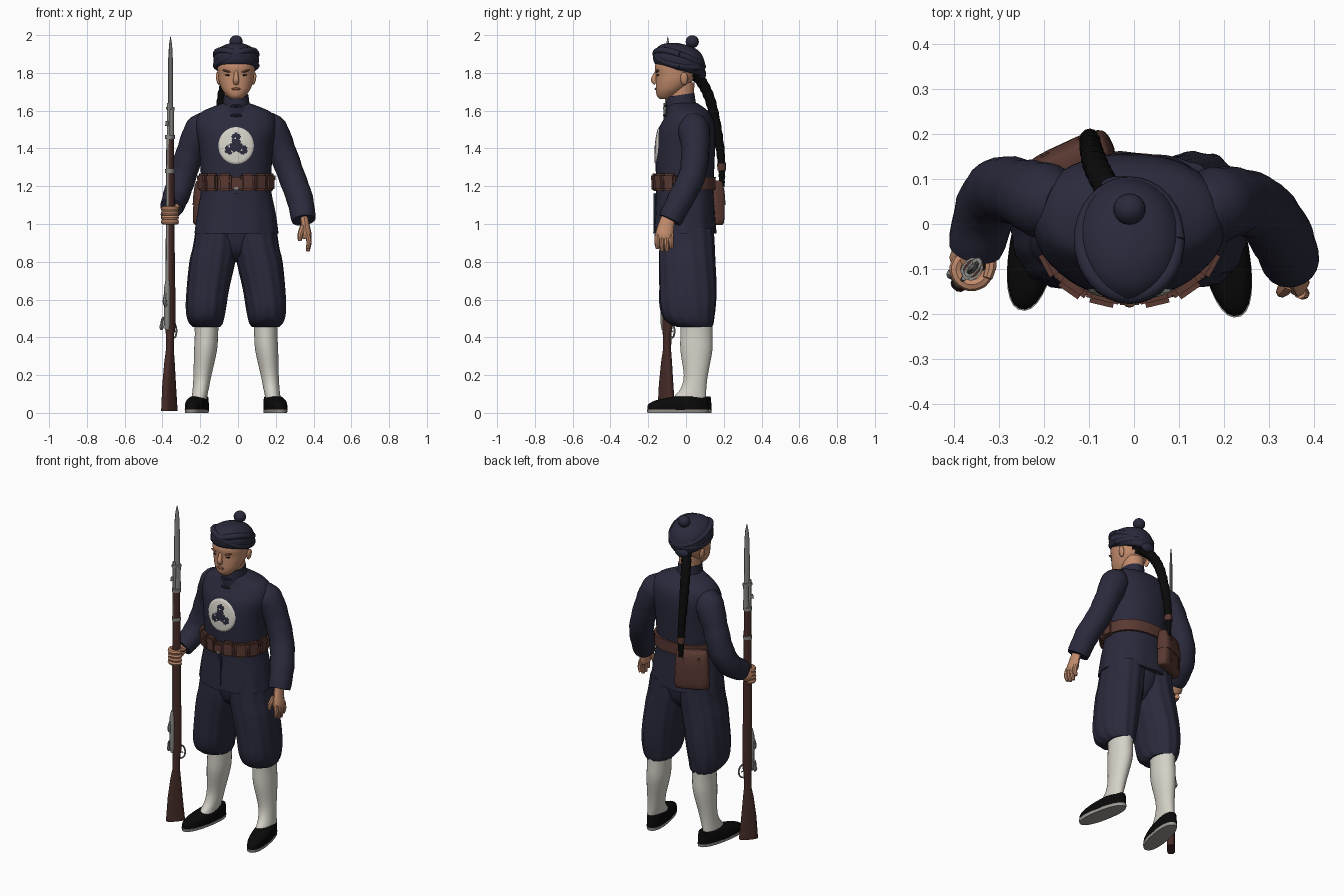
import bpy, bmesh, math
from mathutils import Vector, Matrix
from mathutils.bvhtree import BVHTree

X0 = -0.01  # body centre line


def mat(name, r, g, b):
    m = bpy.data.materials.new(name)
    m.diffuse_color = (r, g, b, 1)
    return m


NAVY = mat("navy cloth", .023, .023, .046)
BROWN = mat("brown leather", .10, .04, .031)
WOOD = mat("dark wood", .062, .025, .021)
WHITE = mat("off white", .66, .64, .57)
SKIN = mat("skin", .54, .26, .15)
BLACK = mat("black", .003, .003, .003)
METAL = mat("grey metal", .25, .25, .24)
SOLE = mat("grey sole", .33, .31, .29)
LIP = mat("lip brown", .24, .09, .055)


def finish(name, bm, m, angle=40, xf=None):
    bmesh.ops.recalc_face_normals(bm, faces=bm.faces)
    me = bpy.data.meshes.new(name)
    bm.to_mesh(me)
    bm.free()
    if xf:
        me.transform(xf)
    for p in me.polygons:
        p.use_smooth = True
    me.set_sharp_from_angle(angle=math.radians(angle))
    me.materials.append(m)
    ob = bpy.data.objects.new(name, me)
    bpy.context.collection.objects.link(ob)
    return ob


def spline(pts, sub):
    """Catmull-Rom resampling of tuples of any size"""
    out = []
    for i in range(len(pts) - 1):
        a, b, c, d = pts[max(i - 1, 0)], pts[i], pts[i + 1], pts[min(i + 2, len(pts) - 1)]
        for k in range(sub):
            t = k / sub
            out.append(tuple(.5 * (2 * q + (r - p) * t + (2 * p - 5 * q + 4 * r - s) * t * t
                                   + (3 * q - p - 3 * r + s) * t ** 3) for p, q, r, s in zip(a, b, c, d)))
    return out + [tuple(pts[-1])]


def skin_rings(bm, rings):
    vs = [[bm.verts.new(p) for p in r] for r in rings]
    n = len(vs[0])
    for a, b in zip(vs, vs[1:]):
        for i in range(n):
            bm.faces.new((a[i], a[(i + 1) % n], b[(i + 1) % n], b[i]))
    bm.faces.new(vs[0][::-1])
    bm.faces.new(vs[-1])


def loft(name, rings, m, n=28, sub=3, power=2.0, fold=None, tilt=0, xf=None):
    """rings of (z, centre x, y front, y back, half width)"""
    out = []
    for z, cx, y0, y1, rx in spline(rings, sub):
        ring = []
        for i in range(n):
            a = 2 * math.pi * (i + .5) / n
            c, s = math.cos(a), math.sin(a)
            k = fold(a, z) if fold else 1
            x = cx + k * rx * math.copysign(abs(c) ** (2 / power), c)
            y = (y0 + y1) / 2 + k * (y1 - y0) / 2 * math.copysign(abs(s) ** (2 / power), s)
            ring.append((x, y, z + tilt * (y + .04)))
        out.append(ring)
    bm = bmesh.new()
    skin_rings(bm, out)
    return finish(name, bm, m, xf=xf)


def tube(name, pts, m, n=12, sub=3, flat=1.0, bump=None):
    """path of (x, y, z, radius)"""
    pts = spline(pts, sub)
    P = [Vector(p[:3]) for p in pts]
    rings, nrm, old = [], None, None
    for i, p in enumerate(P):
        t = (P[min(i + 1, len(P) - 1)] - P[max(i - 1, 0)]).normalized()
        if nrm is None:
            nrm = t.cross(Vector((0, 1, 0) if abs(t.y) < .9 else (1, 0, 0))).normalized()
        else:
            nrm = old.rotation_difference(t) @ nrm
        old, b = t, t.cross(nrm)
        r = pts[i][3] * (bump(i) if bump else 1)
        rings.append([p + nrm * (r * flat * math.cos(6.28319 * k / n)) + b * (r * math.sin(6.28319 * k / n))
                      for k in range(n)])
    bm = bmesh.new()
    skin_rings(bm, rings)
    return finish(name, bm, m)


def ball(name, loc, scale, m, rot=0):
    bm = bmesh.new()
    bmesh.ops.create_uvsphere(bm, u_segments=18, v_segments=12, radius=1)
    return finish(name, bm, m, xf=Matrix.Translation(loc) @ Matrix.Rotation(rot, 4, 'Y') @ Matrix.Diagonal((*scale, 1)))


def box(name, loc, size, m, rz=0, bev=.008):
    bm = bmesh.new()
    bmesh.ops.create_cube(bm, size=1)
    bmesh.ops.scale(bm, vec=size, verts=bm.verts)
    bmesh.ops.bevel(bm, geom=bm.edges[:], offset=bev, segments=2, affect='EDGES')
    return finish(name, bm, m, xf=Matrix.Translation(loc) @ Matrix.Rotation(rz, 4, 'Z'))


# jacket with flared, gently folded skirt
torso = loft("jacket", [(.95, X0, -.172, .16, .222), (1.06, X0, -.165, .152, .208), (1.17, X0, -.16, .145, .187),
                        (1.26, X0, -.16, .146, .187), (1.40, X0, -.162, .155, .195), (1.50, X0, -.146, .155, .213),
                        (1.56, X0, -.115, .142, .208), (1.595, X0, -.098, .12, .18), (1.62, X0, -.092, .09, .125),
                        (1.64, X0, -.088, .06, .07)], NAVY, n=48, sub=4, power=2.2,
             fold=lambda a, z: 1 + .02 * max(0, 1.17 - z) / .22 * math.cos(11 * a))
loft("collar", [(1.59, X0, -.105, .06, .08), (1.645, X0, -.106, .05, .070), (1.682, X0, -.102, .045, .066)],
     NAVY, tilt=.15)
for z, y in ((1.625, -.105), (1.575, -.112)):
    tube("frog_button", [(X0 - .03, y + .004, z, .005), (X0, y - .002, z, .008), (X0 + .03, y + .004, z, .005)], NAVY, n=8)
box("jacket_placket", (X0, -.165, 1.06), (.022, .012, .21), NAVY, bev=.003)

# round chest patch draped on the jacket, with an abstract three-lobed motif
tree = BVHTree.FromPolygons([v.co for v in torso.data.vertices], [tuple(p.vertices) for p in torso.data.polygons])


def front(x, z, off):
    hit = tree.ray_cast(Vector((x, -1, z)), Vector((0, 1, 0)))[0]
    return Vector((x, (hit.y if hit else -.15) - off, z))


bm = bmesh.new()
N, R = 48, 14
rows = [[bm.verts.new(front(X0 + .094 * j / R * math.cos(6.28319 * i / N), 1.415 + .098 * j / R * math.sin(6.28319 * i / N),
                            .005 if j < R else .0)) for i in range(N)] for j in range(1, R + 1)]
mid = bm.verts.new(front(X0, 1.415, .005))
for i in range(N):
    k = (i + 1) % N
    bm.faces.new((mid, rows[0][i], rows[0][k])).material_index = 1
    for j in range(R - 1):
        f = bm.faces.new((rows[j][i], rows[j + 1][i], rows[j + 1][k], rows[j][k]))
        lobe = 6.5 + 3 * math.cos(3 * (6.28319 * (i + .5) / N - math.pi / 2))
        f.material_index = 1 if j + 1 < lobe and not (j == 4 and i % 6 < 2) else 0
finish("chest_patch", bm, WHITE).data.materials.append(NAVY)

# sleeves
wr = lambda i: 1 + .022 * math.sin(i * 2.1)
tube("left_sleeve", [(.14, .035, 1.53, .068), (.18, .042, 1.495, .084), (.232, .05, 1.39, .074), (.285, .03, 1.25, .071),
                     (.328, -.03, 1.13, .07), (.348, -.085, 1.02, .064)], NAVY, n=20, sub=4, bump=wr)
tube("right_sleeve", [(-.16, .04, 1.53, .068), (-.20, .052, 1.495, .084), (-.25, .07, 1.39, .074),
                      (-.295, .075, 1.25, .074), (-.327, .035, 1.15, .07), (-.352, -.055, 1.085, .061)],
     NAVY, n=20, sub=4, bump=wr)

# relaxed left hand
tube("left_palm", [(.35, -.09, 1.04, .038), (.357, -.105, .99, .042), (.364, -.114, .94, .048), (.364, -.115, .92, .04)],
     SKIN, flat=.55)
for i in range(4):
    y = -.152 + .025 * i
    tube("left_finger", [(.368, y, .945, .014), (.376, y - .002, .905, .014), (.369, y + .002, (.87, .857, .855, .873)[i], .010)],
         SKIN, n=8)
tube("left_thumb", [(.345, -.13, .985, .018), (.33, -.148, .945, .015), (.327, -.152, .91, .010)], SKIN, n=8)

# rifle axis, and right hand gripping it
RX, RY = -.36, -.10
tube("right_palm", [(-.35, -.04, 1.085, .036), (-.365, -.065, 1.065, .042), (-.375, -.085, 1.045, .04)], SKIN, flat=.9)
for i in range(4):
    z = 1.08 - .023 * i
    tube("right_finger", [(RX + .035 * math.cos(a), RY + .035 * math.sin(a), z, .0145)
                          for a in (2.2, 3.0, 3.8, 4.6, 5.4, 6.1)], SKIN, n=8)
tube("right_thumb", [(-.345, -.06, 1.085, .017), (-.318, -.085, 1.09, .014), (-.325, -.12, 1.095, .011)], SKIN, n=8)

# rifle parts are lofted in a local frame, then turned about the vertical
RF = Matrix.Translation((RX, RY, 0)) @ Matrix.Rotation(math.radians(-41), 4, 'Z')


def gun(name, rings, m, n=12, power=3.0, sub=1):
    loft(name, [(z, 0, a, b, w) for z, a, b, w in rings], m, n=n, power=power, sub=sub, xf=RF)


gun("rifle_stock", [(.01, -.06, .05, .023), (.15, -.05, .036, .022), (.27, -.034, .026, .020), (.33, -.022, .02, .018),
                    (.42, -.022, .022, .019), (.46, -.022, .03, .022), (.60, -.022, .03, .022), (.80, -.022, .026, .020),
                    (1.2, -.021, .023, .019), (1.47, -.018, .02, .017)], WOOD, n=16)
gun("receiver", [(.44, -.034, 0, .012), (.47, -.038, 0, .016), (.66, -.038, 0, .016), (.70, -.03, 0, .012)], METAL)
gun("barrel", [(.68, -.027, -.005, .010), (1.47, -.021, -.003, .009), (1.64, -.021, -.003, .009)], METAL, power=2)
for z in (1.27, 1.45):
    gun("barrel_band", [(z, -.025, .025, .021), (z + .02, -.025, .025, .021)], METAL)
gun("bayonet_handle", [(1.46, -.008, .026, .013), (1.56, -.004, .024, .012), (1.61, -.004, .026, .013)], METAL)
gun("bayonet_guard", [(1.605, -.027, .03, .012), (1.62, -.027, .03, .012)], METAL)
gun("front_sight", [(1.52, -.036, -.01, .006), (1.545, -.032, -.01, .006)], METAL)
gun("bayonet_blade", [(1.61, -.015, .023, .010), (1.88, -.012, .020, .008), (1.95, -.006, .015, .006),
                      (1.992, .003, .006, .001)], METAL, n=8, power=2)


def gunpath(name, pts, m):
    tube(name, [(*(RF @ Vector(p[:3])), p[3]) for p in pts], m, n=8)


gunpath("trigger_guard", [(0, .02, .395, .005), (0, .045, .405, .005), (0, .052, .44, .005), (0, .04, .47, .005),
                          (0, .02, .48, .006)], METAL)
gunpath("trigger", [(0, .02, .44, .004), (0, .04, .43, .003)], METAL)
gunpath("bolt_handle", [(0, -.02, .50, .009), (-.018, -.036, .50, .008), (-.024, -.038, .47, .008), (-.026, -.038, .455, .012),
                        (-.026, -.038, .44, .006)], METAL)
gunpath("rear_sight", [(0, -.03, .57, .012), (0, -.042, .59, .012), (0, -.03, .64, .01)], METAL)

# belt, buckle and pouches
loft("belt", [(1.18, X0, -.168, .156, .196), (1.25, X0, -.17, .158, .197)], BROWN, n=48, sub=1, power=2.3)
box("buckle_plate", (X0, -.172, 1.21), (.05, .016, .06), BROWN, bev=.004)
box("buckle", (X0, -.178, 1.19), (.022, .008, .018), METAL, bev=.002)
for s in (-1, 1):
    for ang in (16, 40, 66, 92):
        a = math.radians(ang)
        p = (X0 + s * .186 * math.sin(a) ** .9, -.01 - .155 * math.cos(a) ** .8 if ang < 90 else -.01)
        rz = s * math.atan2(.158 * math.sin(a), .19 * math.cos(a))
        box("belt_pouch", (*p, 1.218), (.07, .034, .085), BROWN, rz, .01)
        q = Vector((math.sin(rz), -math.cos(rz))) * .003
        box("pouch_flap", (p[0] + q.x, p[1] + q.y, 1.245), (.073, .035, .045), BROWN, rz, .01)

# satchel at the back, narrower at the top
rz = math.radians(25)
bag = Matrix.Translation((-.14, .137, 0)) @ Matrix.Rotation(rz, 4, 'Z')
loft("satchel", [(.995, 0, -.03, .03, .085), (1.005, 0, -.035, .036, .1), (1.06, 0, -.035, .042, .1), (1.15, 0, -.035, .04, .093),
                 (1.215, 0, -.03, .03, .085), (1.225, 0, -.02, .02, .075)], BROWN, power=4, sub=2, xf=bag)
loft("satchel_flap", [(1.10, 0, -.037, .046, .1), (1.15, 0, -.037, .045, .097), (1.215, 0, -.032, .034, .089),
                      (1.229, 0, -.02, .02, .078)], BROWN, power=4, sub=2, xf=bag)
for d in (-.045, .045):
    box("satchel_strap", (-.157 + d * .906, .172 + d * .42, 1.11), (.02, .012, .17), BROWN, rz, .004)

# legs: baggy trousers, stockings, slippers
loft("trouser_seat", [(.80, X0, -.04, .06, .03), (.84, X0, -.09, .10, .07), (.89, X0, -.115, .125, .13),
                      (.98, X0, -.13, .14, .18)], NAVY)
for s, side, dy in ((1, "left", 0), (-1, "right", .015)):
    c = lambda d: X0 + s * d
    loft(side + "_trouser_leg", [(.455, c(.157), -.045, .138, .072), (.475, c(.159), -.09, .145, .088),
                                 (.51, c(.161), -.122, .15, .099), (.57, c(.158), -.138, .157, .107),
                                 (.66, c(.148), -.14, .16, .112), (.80, c(.125), -.142, .153, .120), (.88, c(.11), -.14, .15, .117),
                                 (.98, c(.10), -.135, .145, .112)],
         NAVY, n=56, sub=4, power=2.15, fold=lambda a, z: 1 + .022 * math.cos(13 * a + 5 * z))
    loft(side + "_stocking", [(.04, c(.197), -.09, .10, .042), (.085, c(.194), -.065, .106, .041), (.13, c(.187), -.028, .108, .043),
                              (.20, c(.178), -.012, .116, .048), (.33, c(.162), -.03, .14, .061), (.42, c(.157), -.03, .14, .062),
                              (.49, c(.157), -.03, .14, .066)], WHITE)
    foot = Matrix.Translation((c(.188), .06 + dy, 0)) @ Matrix.Rotation(s * math.radians(11), 4, 'Z') @ Matrix.Translation((0, -.06, 0))
    loft(side + "_sole", [(0, 0, -.208, .12, .052), (.018, 0, -.212, .122, .054)], SOLE, sub=1, power=2.3, xf=foot)
    loft(side + "_slipper", [(.016, 0, -.209, .12, .054), (.045, 0, -.204, .12, .054), (.066, 0, -.165, .118, .051),
                             (.08, 0, -.10, .117, .046), (.088, 0, -.062, .114, .038)], BLACK, power=2.2, xf=foot)

# head, neck and face
loft("neck", [(1.60, X0, -.09, .04, .06), (1.75, X0, -.095, .045, .062)], SKIN)
head = loft("head", [(1.662, X0, -.140, -.08, .03), (1.68, X0, -.155, -.05, .05), (1.71, X0, -.160, -.01, .074),
                     (1.75, X0, -.160, .03, .09), (1.79, X0, -.160, .05, .097), (1.84, X0, -.165, .06, .10),
                     (1.89, X0, -.14, .06, .085)], SKIN, sub=4, power=2.15)
head.data.materials.append(BLACK)
for p in head.data.polygons:
    p.material_index = 1 if p.center.y > .035 else 0
tube("nose", [(X0, -.153, 1.81, .010), (X0, -.164, 1.785, .012), (X0, -.170, 1.762, .016), (X0, -.158, 1.745, .014)], SKIN)
ball("lips", (X0, -.158, 1.715), (.024, .008, .007), LIP)
for s in (-1, 1):
    ball("eyebrow", (X0 + s * .043, -.150, 1.808), (.03, .010, .006), LIP, -s * .25)
    ball("eye", (X0 + s * .042, -.148, 1.788), (.017, .008, .004), BLACK, -s * .1)
    ball("ear", (X0 + s * .095, -.01, 1.77), (.011, .02, .034), SKIN, s * .15)

# wrapped headcloth with pompom and back knot
loft("headcloth", [(1.815, X0, -.160, .085, .10), (1.83, X0, -.172, .096, .113), (1.865, X0, -.176, .102, .121),
                   (1.895, X0, -.163, .098, .115), (1.925, X0, -.135, .085, .096), (1.947, X0, -.09, .06, .062),
                   (1.958, X0, -.04, .02, .015)], NAVY, n=32, sub=4, power=2, tilt=-.24)
for k in (-1, 1):
    tube("headcloth_wrap", [(X0 + .106 * math.cos(a), -.036 + .124 * math.sin(a),
                             1.868 - .034 * math.sin(a) + k * .03 * math.cos(a) * (1 - .4 * math.sin(a)), .018)
                            for a in (i * math.pi / 8 for i in range(17))], NAVY, n=10, sub=2)
ball("headcloth_knot", (X0 - .02, .085, 1.795), (.045, .022, .03), NAVY)
ball("pompom", (X0, .033, 1.965), (.036, .035, .034), NAVY)

# braid with tie
tube("braid", [(-.03, .04, 1.80, .03), (-.065, .09, 1.74, .029), (-.085, .13, 1.65, .028), (-.095, .165, 1.50, .025),
               (-.098, .185, 1.36, .022), (-.098, .19, 1.27, .018), (-.098, .19, 1.195, .013)],
     BLACK, n=12, sub=10, bump=lambda i: 1 + .06 * math.sin(i * 1.6))
tube("braid_tie", [(-.098, .187, 1.32, .024), (-.098, .19, 1.285, .022)], BROWN)
